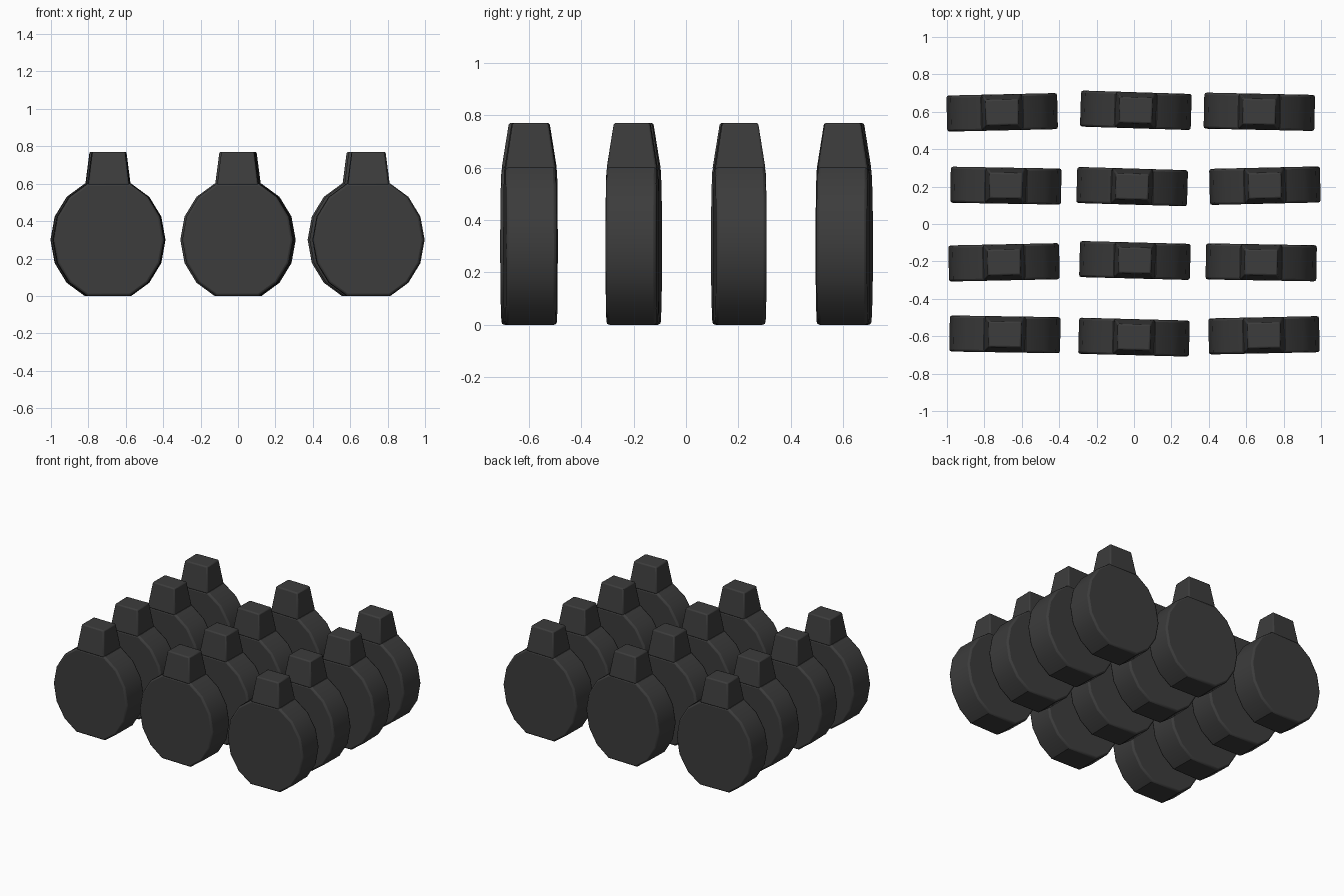
import bpy, bmesh, math

cube = bpy.data.objects.get("Cube")
if cube:
    bpy.data.objects.remove(cube, do_unlink=True)

mat = bpy.data.materials.new("charcoal")
mat.use_nodes = True
COLOUR = (0.045, 0.045, 0.045, 1)
mat.diffuse_color = COLOUR
mat.node_tree.nodes["Principled BSDF"].inputs["Base Color"].default_value = COLOUR

THICK, RADIUS, HALF_HEIGHT = 0.193, 0.296, 0.30


def loft(name, rings, bevel, smooth_angle):
    """Solid skinned between two matching rings, with softened edges."""
    bm = bmesh.new()
    a, b = [[bm.verts.new(p) for p in ring] for ring in rings]
    n = len(a)
    bm.faces.new(a)
    bm.faces.new(b)
    for i in range(n):
        j = (i + 1) % n
        bm.faces.new((a[i], a[j], b[j], b[i]))
    bmesh.ops.recalc_face_normals(bm, faces=bm.faces)
    mesh = bpy.data.meshes.new(name)
    bm.to_mesh(mesh)
    bm.free()
    mesh.materials.append(mat)
    ob = bpy.data.objects.new(name, mesh)
    bpy.context.collection.objects.link(ob)
    mod = ob.modifiers.new("soft_edges", "BEVEL")
    mod.width = bevel
    mod.segments = 2
    mod.limit_method = "ANGLE"
    mod.angle_limit = math.radians(50)
    bpy.ops.object.select_all(action="DESELECT")
    ob.select_set(True)
    bpy.context.view_layer.objects.active = ob
    bpy.ops.object.shade_smooth_by_angle(angle=math.radians(smooth_angle))
    return ob


# Disc outline: sixteen sides with the top and bottom corners cut flat
SIDES = 16
steps = [2 * math.pi * i / SIDES for i in range(SIDES) if i % 8 != 4]
rise = HALF_HEIGHT / math.cos(2 * math.pi / SIDES)
disc_rings = [[(RADIUS * math.cos(t), y, HALF_HEIGHT + rise * math.sin(t)) for t in steps]
              for y in (-THICK / 2, THICK / 2)]


# Tapered cap: rectangle outlines at the bottom and top
def rectangle(w, d, z):
    return [(x * w / 2, y * d / 2, z) for x, y in ((-1, -1), (1, -1), (1, 1), (-1, 1))]


cap_rings = [rectangle(0.22, THICK, 0.592), rectangle(0.175, 0.137, 0.77)]

# Each piece: x, y, turn in degrees
pieces = [
    (-0.705, 0.597, 1.3), (0.01, 0.608, -1.8), (0.67, 0.60, -1.2),
    (-0.685, 0.205, -1.0), (-0.01, 0.20, -1.7), (0.70, 0.205, 1.3),
    (-0.695, -0.205, 1.2), (0.005, -0.195, -1.5), (0.68, -0.205, -1.0),
    (-0.69, -0.59, -0.9), (0.0, -0.605, -1.5), (0.695, -0.595, 1.2),
]

disc = loft("disc_1", disc_rings, 0.012, 30)
cap = loft("cap_1", cap_rings, 0.008, 30)
for i, (x, y, turn) in enumerate(pieces, 1):
    for part, base in (("disc", disc), ("cap", cap)):
        ob = base
        if i > 1:
            ob = base.copy()
            bpy.context.collection.objects.link(ob)
        ob.name = f"{part}_{i}"
        ob.location = (x, y, 0)
        ob.rotation_euler = (0, 0, math.radians(turn))
